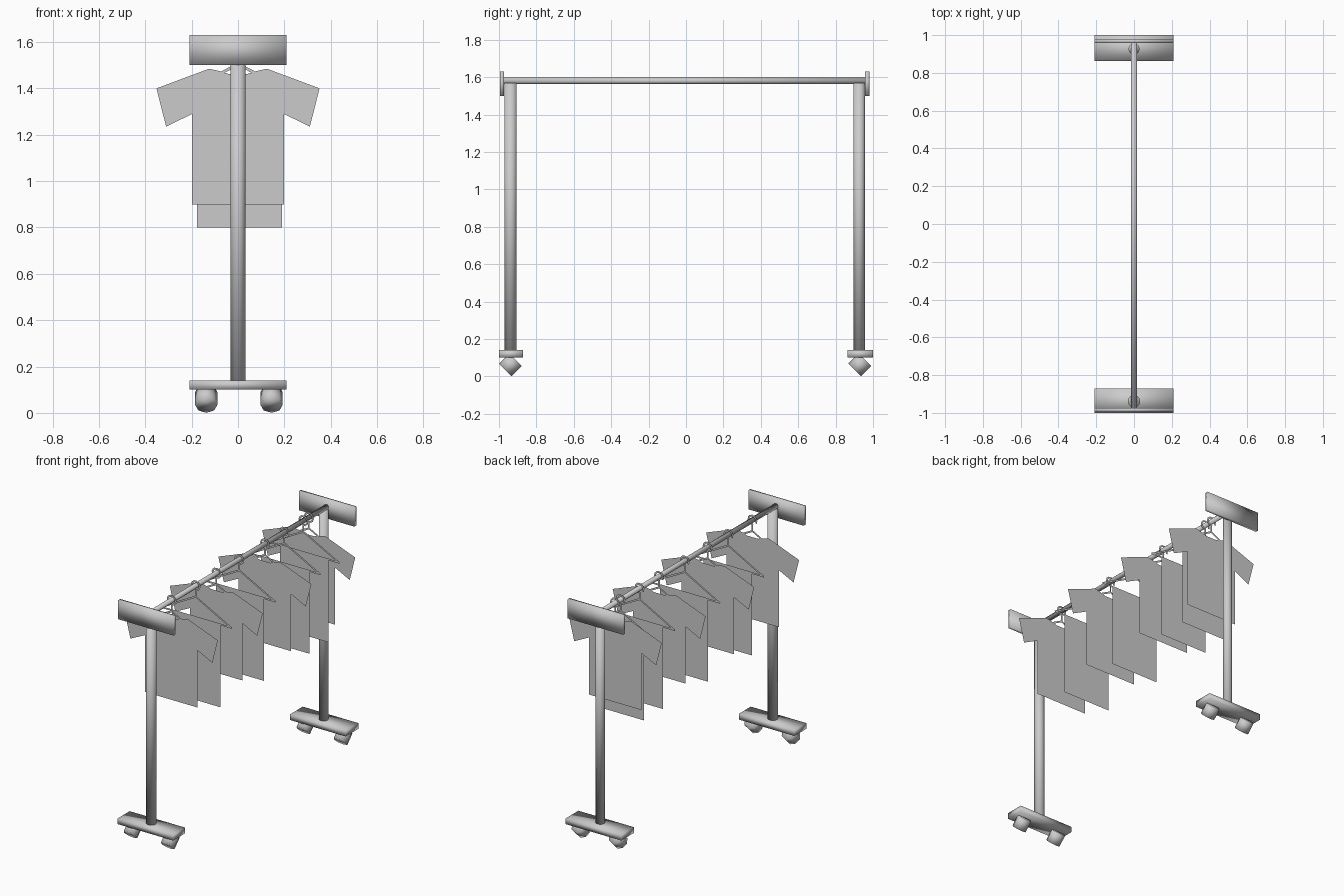
import bpy
import math
from mathutils import Vector, Matrix

if "Cube" in bpy.data.objects:
    bpy.data.objects.remove(bpy.data.objects["Cube"], do_unlink=True)

grey = bpy.data.materials.new("plain_grey")
grey.use_nodes = True
grey.diffuse_color = (0.6, 0.6, 0.6, 1)
grey.node_tree.nodes["Principled BSDF"].inputs["Base Color"].default_value = (0.6, 0.6, 0.6, 1)


def finish(name):
    """Name the active solid, shade it smooth and colour it."""
    ob = bpy.context.object
    ob.name = name
    ob.data.materials.append(grey)
    bpy.ops.object.shade_smooth()
    return ob


def box(name, lo, hi):
    lo, hi = Vector(lo), Vector(hi)
    bpy.ops.mesh.primitive_cube_add(size=1, location=(lo + hi) / 2)
    bpy.context.object.scale = hi - lo
    bpy.ops.object.transform_apply(location=False, rotation=False)
    return finish(name)


def rod(name, centre, radius, length, tilt=0, sides=12):
    bpy.ops.mesh.primitive_cylinder_add(vertices=sides, radius=radius, depth=length,
                                        location=centre, rotation=(tilt, 0, 0))
    return finish(name)


def flat(name, polygons, y):
    """Thin cloth or wire sheet: polygons of (x, z) points at depth y."""
    verts, faces = [], []
    for poly in polygons:
        faces.append(range(len(verts), len(verts) + len(poly)))
        verts += [(x, 0, z) for x, z in poly]
    mesh = bpy.data.meshes.new(name)
    mesh.from_pydata(verts, [], [list(f) for f in faces])
    mesh.materials.append(grey)
    ob = bpy.data.objects.new(name, mesh)
    ob.location.y = y
    bpy.context.collection.objects.link(ob)


def ribbon(path, width=0.012):
    """Flat wire following a path, one quad per segment."""
    quads = []
    for a, b in zip(path, path[1:]):
        a, b = Vector(a), Vector(b)
        along = (b - a).normalized() * width / 2
        side = Vector((-along.y, along.x))
        quads.append([a - along + side, a - along - side, b + along - side, b + along + side])
    return quads


# Stand ends: post, foot plate, end board and two tilted casters each
for end, post_y, radius, plate, board in (
        ("front", -0.938, 0.033, (-1.0, -0.872), (-0.995, -0.973)),
        ("back", 0.926, 0.03, (0.864, 1.0), (0.957, 0.98))):
    rod(end + "_post", (0, post_y, 0.85), radius, 1.44)
    box(end + "_foot_plate", (-0.21, plate[0], 0.1), (0.21, plate[1], 0.14))
    box(end + "_end_board", (-0.21, board[0], 1.5), (0.21, board[1], 1.63))
    for side, x in (("right", -0.137), ("left", 0.145)):
        rod(f"{end}_{side}_caster", (x, sum(plate) / 2 - 0.003, 0.062),
            0.048, 0.078, math.radians(-45), 8)

# Hanging rail
rod("rail", (0, -0.008, 1.58), 0.017, 1.94, math.pi / 2)

# Hanger: hook around the rail, neck, and a triangle of wire
RAIL_Z, APEX_Z, BAR_Z = 1.58, 1.505, 1.365
hook = [(0.03 * math.cos(a), RAIL_Z + 0.03 * math.sin(a))
        for a in (math.radians(d) for d in range(200, -91, -29))]
hanger = ribbon(hook + [(0, APEX_Z)])
hanger += ribbon([(0, APEX_Z), (0.268, BAR_Z), (-0.262, BAR_Z), (0, APEX_Z)])

# Shirt: one half outline mirrored, neckline dipping in the middle
half = [(0.198, 0.9), (0.198, 1.29), (0.31, 1.235), (0.352, 1.4),
        (0.125, 1.485), (0.08, 1.475), (0.04, 1.462)]
shirt = half + [(-x, z) for x, z in reversed(half)]

# Trousers folded over the hanger bar
trousers = [(-0.176, 0.8), (0.19, 0.8), (0.19, BAR_Z), (-0.176, BAR_Z)]

for kind, outline, depths in (("shirt", shirt, (-0.72, -0.235, 0.29, 0.765)),
                              ("trousers", trousers, (-0.46, 0.012, 0.5, 0.705))):
    for i, y in enumerate(depths, 1):
        flat(f"{kind}_{i}", [outline], y)
        flat(f"{kind}_hanger_{i}", hanger, y + 0.002)
